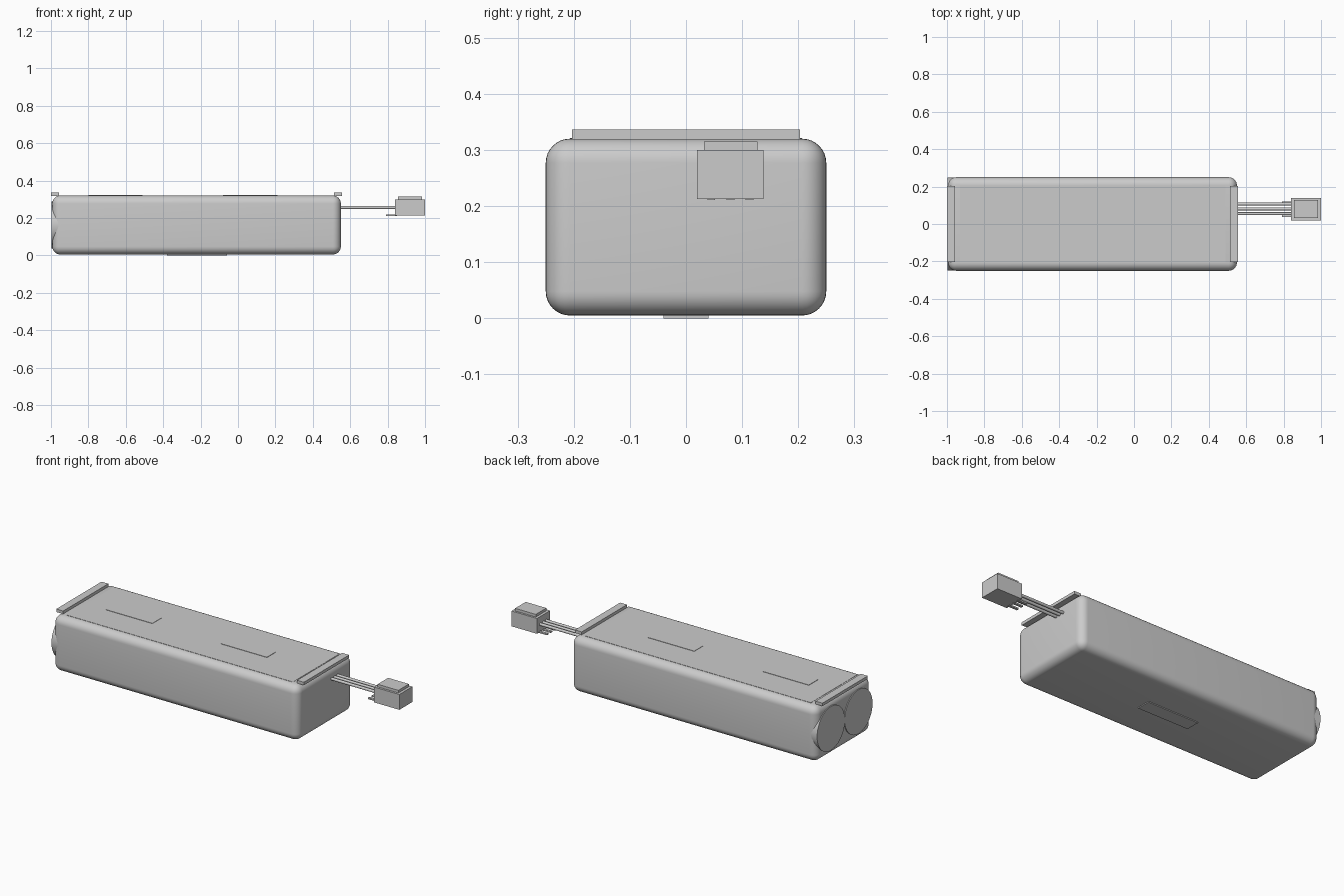
import bpy
import math

cube = bpy.data.objects.get("Cube")
if cube:
    bpy.data.objects.remove(cube, do_unlink=True)

grey = bpy.data.materials.new("plain_grey")
grey.use_nodes = True
colour = (0.6, 0.6, 0.6, 1)
grey.diffuse_color = colour
grey.node_tree.nodes["Principled BSDF"].inputs["Base Color"].default_value = colour


def finish(name, bevel=0, segments=1):
    obj = bpy.context.object
    obj.name = name
    obj.data.materials.append(grey)
    if bevel:
        mod = obj.modifiers.new("rounding", 'BEVEL')
        mod.width = bevel
        mod.segments = segments
        bpy.ops.object.modifier_apply(modifier=mod.name)
    bpy.ops.object.shade_smooth_by_angle(angle=math.radians(30))
    return obj


def box(name, x, y, z, bevel=0, segments=1):
    """Box from its (min, max) range on each axis."""
    ranges = (x, y, z)
    bpy.ops.mesh.primitive_cube_add(size=1, location=[(a + b) / 2 for a, b in ranges])
    bpy.context.object.scale = [b - a for a, b in ranges]
    bpy.ops.object.transform_apply(location=False, rotation=False, scale=True)
    return finish(name, bevel, segments)


def rod(name, x, y, z, radius, sides):
    """Cylinder lying along x."""
    bpy.ops.mesh.primitive_cylinder_add(
        vertices=sides, radius=radius, depth=x[1] - x[0],
        location=((x[0] + x[1]) / 2, y, z), rotation=(0, math.pi / 2, 0))
    return finish(name)


# Rounded pack body with its thin top cover
box("pack_body", (-0.993, 0.55), (-0.25, 0.25), (0.005, 0.32), 0.043, 8)
box("top_cover", (-0.93, 0.49), (-0.207, 0.207), (0.315, 0.3215))

# Thin label plates on top and underneath
for i, x in enumerate((-0.80, -0.08)):
    box(f"top_label_{i + 1}", (x, x + 0.29), (-0.04, 0.04), (0.319, 0.3235))
box("bottom_label", (-0.38, -0.06), (-0.04, 0.04), (0, 0.007))

# Raised strips across both ends
for name, x in (("right_strip", -1.0), ("left_strip", 0.513)):
    box(name, (x, x + 0.043), (-0.203, 0.203), (0.319, 0.336))

# Round cell caps showing through one end
for name, y in (("front_cell_cap", -0.124), ("back_cell_cap", 0.124)):
    rod(name, (-0.998, -0.94), y, 0.162, 0.125, 48)

# Wires and contact pins
for i in (-1, 0, 1):
    rod(f"wire_{i + 2}", (0.53, 0.85), 0.081 + i * 0.026, 0.256, 0.008, 16)
    y = 0.079 + i * 0.034
    box(f"pin_{i + 2}", (0.79, 0.85), (y - 0.007, y + 0.007), (0.211, 0.219))

# Plug housing with raised top
box("plug_housing", (0.84, 1.0), (0.02, 0.138), (0.213, 0.30))
box("plug_tab", (0.855, 0.985), (0.032, 0.127), (0.295, 0.315))
